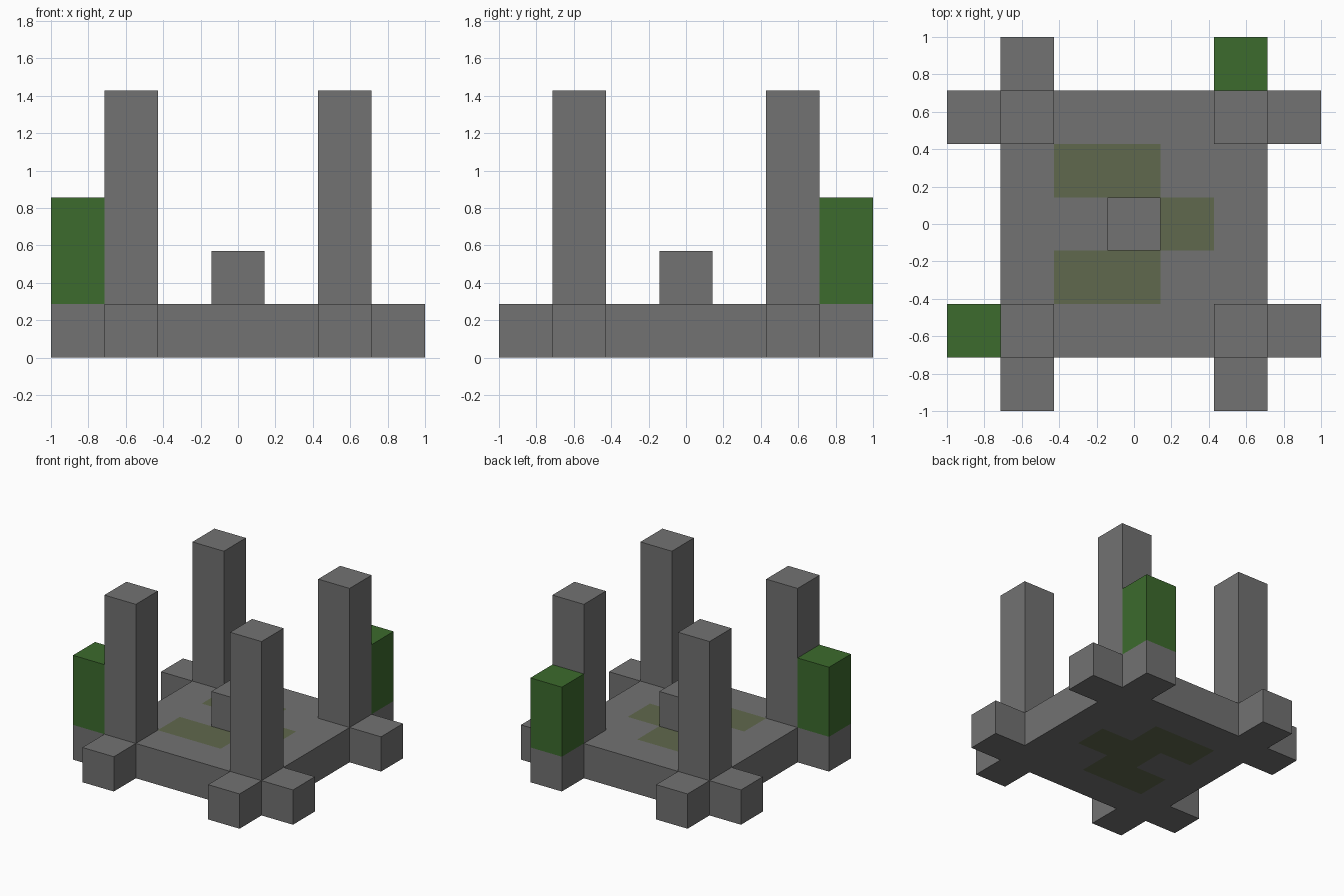
import bpy
import bmesh
from mathutils import Vector

cube = bpy.data.objects.get("Cube")
if cube:
    bpy.data.objects.remove(cube, do_unlink=True)

U = 2 / 7  # one block


def material(name, rgb):
    mat = bpy.data.materials.new(name)
    mat.use_nodes = True
    colour = (*rgb, 1)
    mat.diffuse_color = colour
    mat.node_tree.nodes["Principled BSDF"].inputs["Base Color"].default_value = colour
    return mat


stone = material("stone grey", (0.168, 0.168, 0.168))
moss = material("mossy stone", (0.117, 0.138, 0.074))
leaf = material("leaf green", (0.045, 0.145, 0.026))


def block(name, x, y, bottom, top, mat, width=1, cuts=()):
    """Box centred on a block cell, sizes in blocks; cuts split it into cells."""
    bm = bmesh.new()
    bmesh.ops.create_cube(bm, size=1)
    for v in bm.verts:
        v.co = Vector((v.co.x * width + x, v.co.y * width + y,
                       bottom + (v.co.z + 0.5) * (top - bottom))) * U
    for c in cuts:
        for axis in (Vector((1, 0, 0)), Vector((0, 1, 0))):
            bmesh.ops.bisect_plane(bm, geom=bm.verts[:] + bm.edges[:] + bm.faces[:],
                                   plane_co=axis * c * U, plane_no=axis)
    mesh = bpy.data.meshes.new(name)
    bm.to_mesh(mesh)
    bm.free()
    mesh.materials.append(mat)
    obj = bpy.data.objects.new(name, mesh)
    bpy.context.collection.objects.link(obj)
    return obj


# Floor slab with mossy cells on its top and underside
floor = block("floor_slab", 0, 0, 0, 1, stone, width=5, cuts=(-1.5, -0.5, 0.5, 1.5))
floor.data.materials.append(moss)
mossy_cells = {(-1, 1), (0, 1), (0, 0), (1, 0), (0, -1), (-1, -1)}
for face in floor.data.polygons:
    cell = (round(face.center.x / U), round(face.center.y / U))
    if abs(face.normal.z) > 0.5 and cell in mossy_cells:
        face.material_index = 1

# Central pedestal
block("pedestal", 0, 0, 1, 2, stone)

# Corner pillars, each with two buttress blocks
for side_x, sx in (("right", -1), ("left", 1)):
    for side_y, sy in (("front", -1), ("back", 1)):
        corner = f"{side_y}_{side_x}"
        block(f"{corner}_pillar", 2 * sx, 2 * sy, 1, 5, stone)
        block(f"{corner}_side_buttress", 3 * sx, 2 * sy, 0, 1, stone)
        block(f"{corner}_end_buttress", 2 * sx, 3 * sy, 0, 1, stone)

# Leafy columns standing on two of the buttresses
block("front_right_leaves", -3, -2, 1, 3, leaf)
block("back_left_leaves", 2, 3, 1, 3, leaf)
